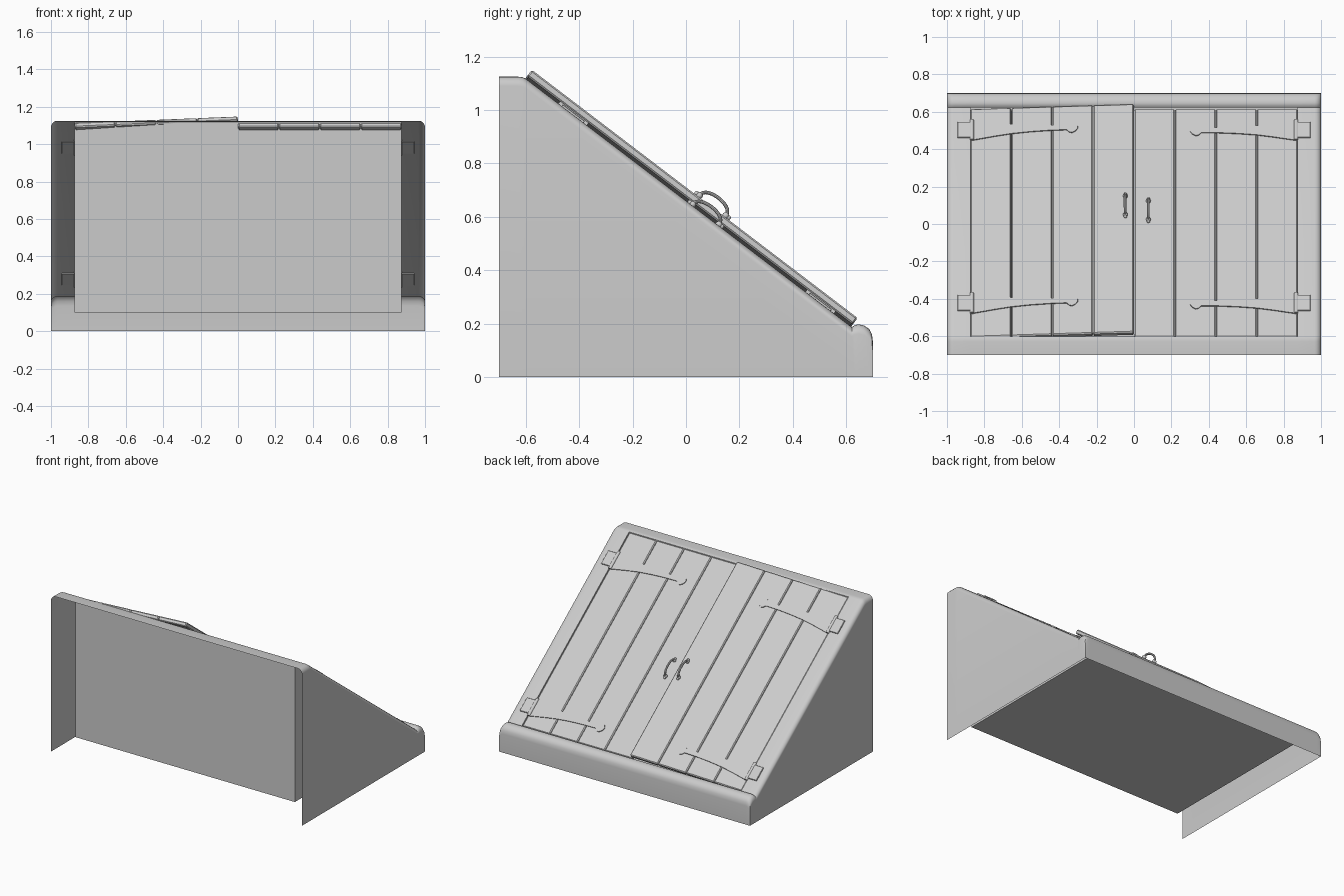
import bpy, bmesh, math
from mathutils import Matrix, Vector

if "Cube" in bpy.data.objects:
    bpy.data.objects.remove(bpy.data.objects["Cube"])

TILT = math.radians(37.3)
Z0 = 0.66                      # slope height at y = 0
HX = 0.875                     # half width of the door opening
Y0, Y1 = -0.602, 0.622         # opening ends
slope_z = lambda y: Z0 - math.tan(TILT) * y
SLOPE = Matrix.Translation((0, 0, Z0)) @ Matrix.Rotation(-TILT, 4, 'X')


def finish(bm, name, matrix=None, recalc=True, smooth=True):
    if matrix:
        bm.transform(matrix)
    if recalc:
        bmesh.ops.recalc_face_normals(bm, faces=bm.faces)
    me = bpy.data.meshes.new(name)
    bm.to_mesh(me)
    bm.free()
    ob = bpy.data.objects.new(name, me)
    bpy.context.collection.objects.link(ob)
    if smooth:
        bpy.ops.object.select_all(action='DESELECT')
        ob.select_set(True)
        bpy.context.view_layer.objects.active = ob
        bpy.ops.object.shade_smooth_by_angle(angle=math.radians(35))
    return ob


def add_box(bm, lo, hi, bevel=0.0):
    lo, hi = Vector(lo), Vector(hi)
    m = Matrix.Translation((lo + hi) / 2) @ Matrix.Diagonal((*(hi - lo), 1))
    vs = bmesh.ops.create_cube(bm, size=1, matrix=m)['verts']
    if bevel:
        es = list({e for v in vs for e in v.link_edges})
        bmesh.ops.bevel(bm, geom=es, offset=bevel, segments=1, affect='EDGES')


def shell():
    # open-backed, open-bottomed sheet lofted across x, with rounded side rims
    path = [(-0.7, 1.125), (-0.628, 1.125), (-0.613, 1.123), (Y0, slope_z(Y0)),
            (Y1, slope_z(Y1)), (0.632, 0.194), (0.647, 0.197), (0.668, 0.192),
            (0.686, 0.18), (0.697, 0.16), (0.7, 0.135), (0.7, 0.0)]
    r = 0.035
    arc = [(1 - r + r * math.sin(a), r * (1 - math.cos(a)))
           for a in [math.pi / 2 * i / 5 for i in range(6)]]
    st = [(-x, d) for x, d in reversed(arc)] + [(-HX, 0), (HX, 0)] + arc
    bm = bmesh.new()
    grid = [[bm.verts.new((x, y, z - d if z > 0 else 0)) for y, z in path] for x, d in st]
    hole_col = 6
    for i in range(len(st) - 1):
        for j in range(len(path) - 1):
            if i == hole_col and j == 3:
                continue
            bm.faces.new((grid[i][j], grid[i + 1][j], grid[i + 1][j + 1], grid[i][j + 1]))
    # side walls
    for col in (grid[0], grid[-1]):
        low = [bm.verts.new((v.co.x, v.co.y, 0)) for v in col[:-2]]
        for j in range(len(low) - 1):
            bm.faces.new((col[j], col[j + 1], low[j + 1], low[j]))
        bm.faces.new((col[-3], col[-2], col[-1], low[-1]))
    bmesh.ops.remove_doubles(bm, verts=bm.verts, dist=1e-5)
    finish(bm, "bulkhead_frame")


def pit():
    # recess below the doors: four walls and a floor
    bm = bmesh.new()
    xy = [(-HX, Y0), (HX, Y0), (HX, Y1), (-HX, Y1)]
    top = [bm.verts.new((x, y, slope_z(y))) for x, y in xy]
    bot = [bm.verts.new((x, y, 0.1)) for x, y in xy]
    for i in range(4):
        k = (i + 1) % 4
        bm.faces.new((top[i], bot[i], bot[k], top[k]))
    bm.faces.new(bot)
    finish(bm, "stairwell_recess", smooth=False)


def tube(bm, pts, r, n=10):
    rings = []
    for i, p in enumerate(pts):
        t = (pts[min(i + 1, len(pts) - 1)] - pts[max(i - 1, 0)]).normalized()
        side = Vector((1, 0, 0))
        up = side.cross(t)
        rings.append([bm.verts.new(p + r * (math.cos(a) * side + math.sin(a) * up))
                      for a in [2 * math.pi * k / n for k in range(n)]])
    for a, b in zip(rings, rings[1:]):
        for k in range(n):
            bm.faces.new((a[k], a[(k + 1) % n], b[(k + 1) % n], b[k]))
    bm.faces.new(rings[0])
    bm.faces.new(rings[-1])


TOP = -0.004                   # door surface relative to the slope
STRAP = [(0.015, 0.066), (0.06, 0.058), (0.13, 0.045), (0.22, 0.031), (0.32, 0.022),
         (0.42, 0.017), (0.515, 0.016), (0.53, 0.032), (0.545, 0.036), (0.562, 0.026),
         (0.575, 0.008)]


def door(side, s, open_angle, handle_x):
    # local x runs from the hinge line towards the middle
    base = SLOPE @ Matrix.Diagonal((s, 1, 1, 1)) @ Matrix.Translation((-HX, 0, 0))
    swing = base @ Matrix.Rotation(-open_angle, 4, 'Y')

    # planks
    bm = bmesh.new()
    w = HX / 4
    for i in range(4):
        add_box(bm, (i * w + 0.001, -0.757, TOP - 0.03),
                ((i + 1) * w - 0.001, 0.778, TOP), 0.006)
    finish(bm, side + "_door_planks", swing, smooth=False)

    for pos, v in (("upper", -0.534), ("lower", 0.63)):
        # strap with a spade tip
        bm = bmesh.new()
        out = [(x, h) for x, h in STRAP] + [(x, -h) for x, h in reversed(STRAP)]
        f = bm.faces.new([bm.verts.new((x, v + h, TOP - 0.002)) for x, h in out])
        ext = bmesh.ops.extrude_face_region(bm, geom=[f])['geom']
        bmesh.ops.translate(bm, vec=(0, 0, 0.008),
                            verts=[e for e in ext if isinstance(e, bmesh.types.BMVert)])
        finish(bm, f"{side}_{pos}_hinge_strap", swing, smooth=False)
        # frame leaf and knuckle
        bm = bmesh.new()
        add_box(bm, (-0.068, v - 0.052, -0.004), (0.004, v + 0.052, 0.008), 0.002)
        m = Matrix.Translation((0.008, v, 0.001)) @ Matrix.Rotation(math.pi / 2, 4, 'X')
        bmesh.ops.create_cone(bm, cap_ends=True, segments=14, radius1=0.011, radius2=0.011,
                              depth=0.134, matrix=m)
        finish(bm, f"{side}_{pos}_hinge_leaf", base)

    # arched pull handle with knob ends
    bm = bmesh.new()
    c, half = 0.09, 0.062
    pts = [Vector((handle_x, c - half * math.cos(a), TOP + 0.008 + 0.036 * math.sin(a) ** 0.8))
           for a in [math.pi * i / 16 for i in range(17)]]
    tube(bm, pts, 0.007)
    for e in (-1, 1):
        for dv, r in ((0, 0.013), (0.013, 0.009)):
            m = Matrix.Translation((handle_x, c + e * (half + dv), TOP + 0.008))
            bmesh.ops.create_uvsphere(bm, u_segments=12, v_segments=8, radius=r, matrix=m)
    finish(bm, side + "_door_handle", swing)


shell()
pit()
door("left", 1, 0.051, HX - 0.045)     # slightly ajar
door("right", -1, 0.0, HX - 0.077)
